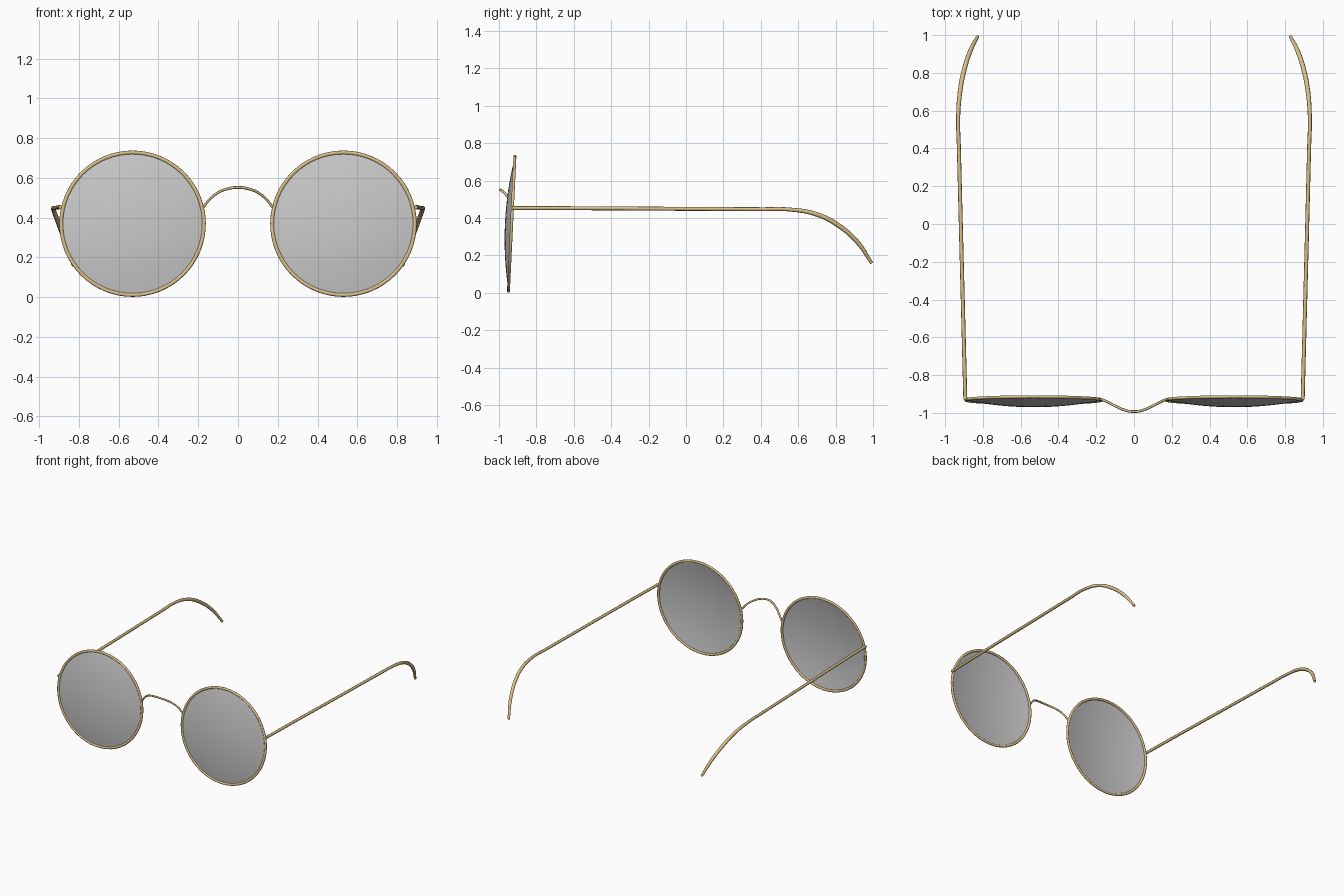
import bpy, bmesh, math

if "Cube" in bpy.data.objects:
    bpy.data.objects.remove(bpy.data.objects["Cube"])

TILT = math.radians(90 - 2.75)      # lenses lean back slightly
CX, CY, CZ, R = 0.5305, -0.932, 0.3695, 0.359


def material(name, color):
    m = bpy.data.materials.new(name)
    m.diffuse_color = color
    m.use_nodes = True
    m.node_tree.nodes["Principled BSDF"].inputs["Base Color"].default_value = m.diffuse_color
    return m


brass = material("brass", (0.70, 0.53, 0.25, 1.0))
tint = material("grey_glass", (0.58, 0.58, 0.58, 1.0))


def smooth(ob):
    bpy.ops.object.select_all(action='DESELECT')
    ob.select_set(True)
    bpy.context.view_layer.objects.active = ob
    bpy.ops.object.shade_smooth_by_angle(angle=math.radians(50))


def wire(name, points, radius):
    """Round wire through points (x, y, z, thickness factor)."""
    cu = bpy.data.curves.new(name, 'CURVE')
    cu.dimensions = '3D'
    cu.bevel_depth = radius
    cu.bevel_resolution = 2
    cu.resolution_u = 8
    cu.use_fill_caps = True
    sp = cu.splines.new('BEZIER')
    sp.bezier_points.add(len(points) - 1)
    for bp, (x, y, z, f) in zip(sp.bezier_points, points):
        bp.co = (x, y, z)
        bp.radius = f
        bp.handle_left_type = bp.handle_right_type = 'AUTO'
    ob = bpy.data.objects.new(name, cu)
    bpy.context.collection.objects.link(ob)
    bpy.ops.object.select_all(action='DESELECT')
    ob.select_set(True)
    bpy.context.view_layer.objects.active = ob
    bpy.ops.object.convert(target='MESH')
    ob = bpy.context.object
    ob.data.materials.clear()
    ob.data.materials.append(brass)
    smooth(ob)
    return ob


def lens(name, x, segs=64, rings=8, depth=0.036):
    """Shallow dome bulging forward."""
    bm = bmesh.new()
    loops = []
    for i in range(1, rings + 1):
        f = i / rings
        loops.append([bm.verts.new((R * f * math.cos(2 * math.pi * k / segs),
                                    R * f * math.sin(2 * math.pi * k / segs),
                                    depth * (1 - f * f))) for k in range(segs)])
    top = bm.verts.new((0, 0, depth))
    for k in range(segs):
        n = (k + 1) % segs
        bm.faces.new((top, loops[0][k], loops[0][n]))
        for a, b in zip(loops, loops[1:]):
            bm.faces.new((a[k], b[k], b[n], a[n]))
    me = bpy.data.meshes.new(name)
    bm.to_mesh(me)
    bm.free()
    me.materials.append(tint)
    ob = bpy.data.objects.new(name, me)
    ob.location = (x, CY, CZ)
    ob.rotation_euler = (TILT, 0, 0)
    bpy.context.collection.objects.link(ob)
    smooth(ob)


for side, s in (("right", 1), ("left", -1)):
    lens(side + "_lens", s * CX)

    # Rim around the lens
    bpy.ops.mesh.primitive_torus_add(major_segments=64, minor_segments=10,
                                     major_radius=R, minor_radius=0.0095,
                                     location=(s * CX, CY, CZ),
                                     rotation=(TILT, 0, 0))
    rim = bpy.context.object
    rim.name = side + "_rim"
    rim.scale.z = 0.85
    rim.data.materials.append(brass)
    smooth(rim)

    # Temple arm with curved ear hook
    wire(side + "_temple", [(s * x, y, z, f) for x, y, z, f in (
        (0.893, -0.928, 0.453, 1), (0.904, -0.5, 0.452, 1),
        (0.917, 0.0, 0.449, 1), (0.927, 0.4, 0.447, 1),
        (0.931, 0.56, 0.445, 1), (0.921, 0.70, 0.419, 1.15),
        (0.898, 0.82, 0.357, 1.2), (0.865, 0.92, 0.267, 1.15),
        (0.828, 0.992, 0.16, 0.85))], 0.0105)

# Nose bridge arching up and forward
half = [(0.174, -0.928, 0.452, 1), (0.145, -0.94, 0.490, 1),
        (0.10, -0.963, 0.526, 1), (0.05, -0.985, 0.546, 1)]
wire("nose_bridge", [(-x, y, z, f) for x, y, z, f in half]
     + [(0, -0.993, 0.552, 1)] + half[::-1], 0.007)
